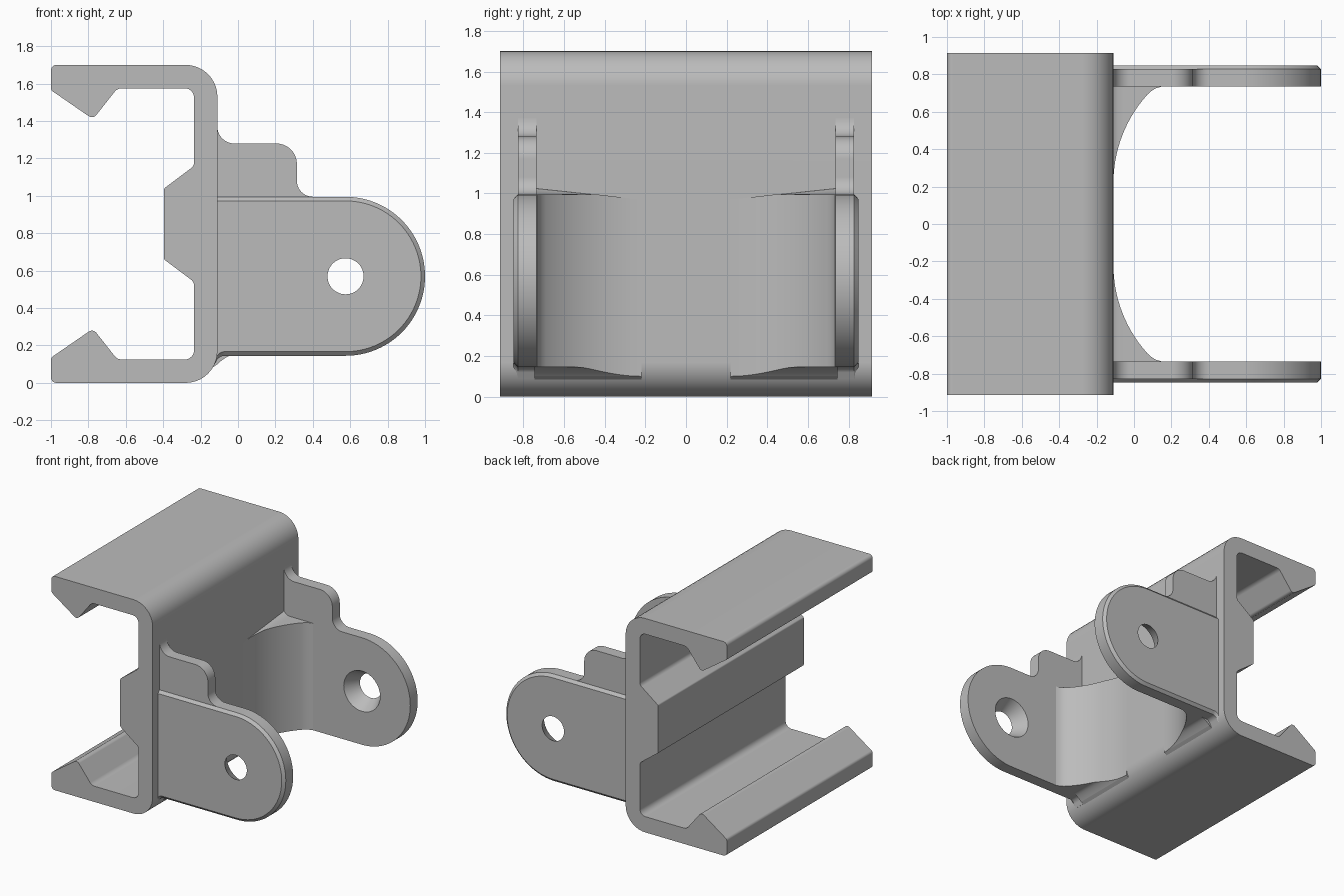
import bpy, bmesh, math
from mathutils import Vector

if "Cube" in bpy.data.objects:
    bpy.data.objects.remove(bpy.data.objects["Cube"], do_unlink=True)

grey = bpy.data.materials.new("plain_grey")
grey.use_nodes = True
COLOUR = (0.5, 0.5, 0.5, 1)
grey.diffuse_color = COLOUR
grey.node_tree.nodes["Principled BSDF"].inputs["Base Color"].default_value = COLOUR


def rounded(corners):
    """Outline from (x, z, radius) corners, each corner replaced by an arc."""
    out = []
    for i, (x, z, r) in enumerate(corners):
        p = Vector((x, z))
        if r == 0:
            out.append(p)
            continue
        a = (Vector(corners[i - 1][:2]) - p).normalized()
        b = (Vector(corners[(i + 1) % len(corners)][:2]) - p).normalized()
        half = a.angle(b) / 2
        centre = p + (a + b).normalized() * (r / math.sin(half))
        start = p + a * (r / math.tan(half)) - centre
        end = p + b * (r / math.tan(half)) - centre
        sweep = math.pi - 2 * half
        count = 24 if r > .3 else 10
        for k in range(count + 1):
            t = k / count
            arm = start * math.sin((1 - t) * sweep) + end * math.sin(t * sweep)
            out.append(centre + arm / math.sin(sweep))
    return out


def make_object(name, bm):
    bmesh.ops.remove_doubles(bm, verts=bm.verts, dist=1e-4)
    bmesh.ops.recalc_face_normals(bm, faces=bm.faces)
    mesh = bpy.data.meshes.new(name)
    bm.to_mesh(mesh)
    bm.free()
    mesh.materials.append(grey)
    ob = bpy.data.objects.new(name, mesh)
    bpy.context.collection.objects.link(ob)
    return ob


def prism(name, layers):
    """Solid through stacked (outline, y) layers."""
    bm = bmesh.new()
    rings = [[bm.verts.new((p.x, y, p.y)) for p in outline] for outline, y in layers]
    for low, high in zip(rings, rings[1:]):
        for i in range(len(low)):
            bm.faces.new((low[i - 1], low[i], high[i], high[i - 1]))
    bm.faces.new(rings[0])
    bm.faces.new(rings[-1])
    return make_object(name, bm)


def finish(ob, mirrored=True):
    bpy.ops.object.select_all(action="DESELECT")
    ob.select_set(True)
    bpy.context.view_layer.objects.active = ob
    bpy.ops.object.shade_smooth_by_angle(angle=math.radians(30))
    if mirrored:
        m = ob.modifiers.new("mirror", "MIRROR")
        m.use_axis = (False, True, False)
        m.use_mirror_merge = False
    ob.modifiers.new("normals", "WEIGHTED_NORMAL").keep_sharp = True


# Clip channel: lower half of the section, mirrored about mid height
HEIGHT = 1.70
half_section = [(-.395, .66, .015), (-.235, .54, .04), (-.235, .125, .05), (-.645, .125, .05),
                (-.775, .29, .03), (-1, .135, .025), (-1, 0, .03), (-.11, 0, .17)]
section = rounded(half_section + [(x, HEIGHT - z, r) for x, z, r in reversed(half_section)])
finish(prism("clip_channel", [(section, -.915), (section, .915)]), mirrored=False)

# Lug plates with the raised step
INNER, SHOULDER, OUTER = .735, .828, .848
BOTTOM, TOP, R = .145, .995, .425
plate_outline = rounded([
    (-.2, .06, 0), (-.13, .09, 0), (-.10, BOTTOM, .05), (1, BOTTOM, R), (1, TOP, R),
    (.315, TOP, .085), (.315, 1.28, .11), (-.11, 1.28, .09), (-.11, 1.375, 0), (-.16, 1.375, 0)])
lug = prism("lug_plate", [(plate_outline, INNER), (plate_outline, SHOULDER)])


# Chamfered outer facing of each lug
def facing_outline(c):
    return rounded([(-.2, .06 + c, 0), (-.13, .09 + c, 0), (-.10, BOTTOM + c, .05),
                    (1 - c, BOTTOM + c, R - c), (1 - c, TOP - c, R - c), (-.2, TOP - c, 0)])


facing = prism("lug_facing", [(facing_outline(0), SHOULDER), (facing_outline(.022), OUTER)])

# Tapered pin hole, wider on the inside
bm = bmesh.new()
bmesh.ops.create_cone(bm, cap_ends=True, segments=48, radius1=.188, radius2=.07, depth=.21)
for v in bm.verts:
    v.co = (v.co.x + .575, v.co.z + .79, v.co.y + .57)
cutter = make_object("hole_cutter", bm)
cutter.hide_render = True
for ob in (lug, facing):
    cut = ob.modifiers.new("pin_hole", "BOOLEAN")
    cut.operation = "DIFFERENCE"
    cut.solver = "EXACT"
    cut.object = cutter
    bpy.context.view_layer.objects.active = ob
    bpy.ops.object.modifier_apply(modifier=cut.name)
    finish(ob)
bpy.data.objects.remove(cutter, do_unlink=True)

# Curved gussets blending the wall into the lugs
ARC, SWEEP, STEPS = .704, math.radians(42), 14
curve = [(-.14, .22)]
for i in range(STEPS + 1):
    a = SWEEP * i / STEPS
    curve.append((-.11 + ARC * (1 - math.cos(a)), .22 + ARC * math.sin(a)))
curve += [(.09, .709), (.115, .725), (.145, .734)]
bm = bmesh.new()
columns = []
for i, (x, y) in enumerate(curve):
    low = max(.08, BOTTOM - .045 * (max(0, -.04 - x) / .07) ** 1.5)
    rim = TOP - .03 * (1 - min(1, i / 7))
    ridge = TOP + .03 * max(0, 1 - max(0, x + .11) / .05) ** 2
    columns.append([bm.verts.new(p) for p in
                    ((x, y, low), (x, y, rim), (x, INNER + .01, ridge), (x, INNER + .01, low))])
for a, b in zip(columns, columns[1:]):
    for k in range(4):
        bm.faces.new((a[k - 1], a[k], b[k], b[k - 1]))
bm.faces.new(columns[0])
bm.faces.new(columns[-1])
finish(make_object("corner_gusset", bm))
